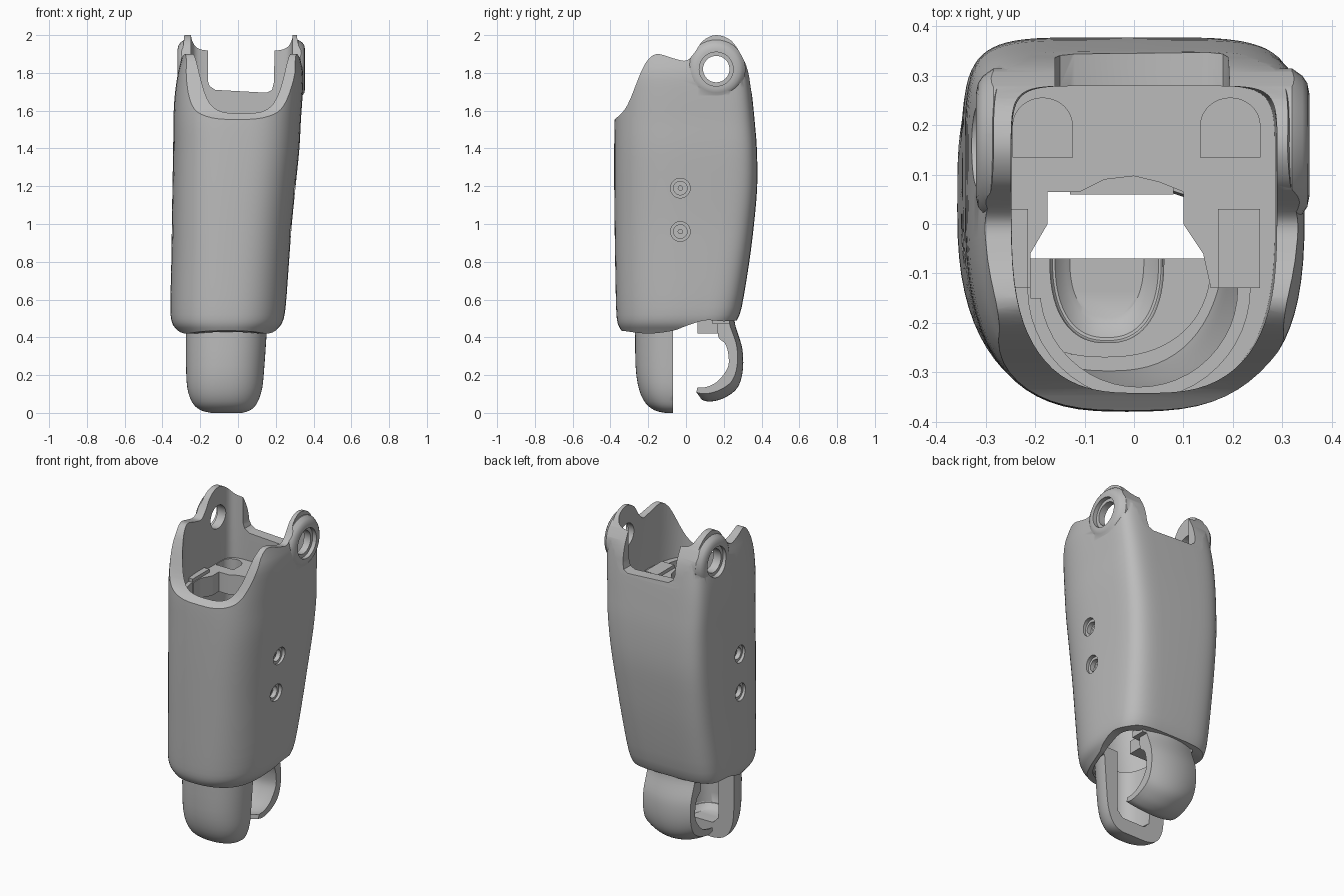
import bpy, bmesh, math
from mathutils import Vector

old = bpy.data.objects.get("Cube")
if old:
    bpy.data.objects.remove(old, do_unlink=True)

grey = bpy.data.materials.new("plain grey")
grey.use_nodes = True
grey.diffuse_color = (0.5, 0.5, 0.5, 1)
grey.node_tree.nodes["Principled BSDF"].inputs["Base Color"].default_value = (0.5, 0.5, 0.5, 1)


def rings_to_object(name, rings):
    """Skin a stack of equal rings and close both ends."""
    bm = bmesh.new()
    rows = [[bm.verts.new(p) for p in ring] for ring in rings]
    count = len(rows[0])
    for low, high in zip(rows, rows[1:]):
        for i in range(count):
            j = (i + 1) % count
            bm.faces.new((low[i], low[j], high[j], high[i]))
    bm.faces.new(rows[0][::-1])
    bm.faces.new(rows[-1])
    bmesh.ops.recalc_face_normals(bm, faces=bm.faces)
    mesh = bpy.data.meshes.new(name)
    bm.to_mesh(mesh)
    bm.free()
    mesh.materials.append(grey)
    obj = bpy.data.objects.new(name, mesh)
    bpy.context.collection.objects.link(obj)
    return obj


def spline(points, steps=5):
    """Smooth open curve through points of any dimension."""
    p = [Vector(q) for q in points]
    p = [p[0]] + p + [p[-1]]
    out = []
    for a, b, c, d in zip(p, p[1:], p[2:], p[3:]):
        for i in range(steps):
            t = i / steps
            out.append(0.5 * (2 * b + (c - a) * t + (2 * a - 5 * b + 4 * c - d) * t ** 2
                              + (3 * b - a - 3 * c + d) * t ** 3))
    return [tuple(q) for q in out + [p[-1]]]


def loft(name, table, front, back, split=.6, count=72):
    """Rows of z, x range, y range; corner powers run from bottom to top for each half."""
    rows = spline(table, 3)
    rings = []
    for z, xa, xb, ya, yb in rows:
        rise = (z - rows[0][0]) / (rows[-1][0] - rows[0][0])
        middle = ya + (yb - ya) * split
        ring = []
        for i in range(count):
            t = 2 * math.pi * i / count
            c, s = math.cos(t), math.sin(t)
            low, high = back if s > 0 else front
            n = low + (high - low) * rise
            u = math.copysign(abs(c) ** (2 / n), c)
            v = abs(s) ** (2 / n)
            ring.append(((xa + xb + (xb - xa) * u) / 2,
                         middle + v * ((yb if s > 0 else ya) - middle), z))
        rings.append(ring)
    return rings_to_object(name, rings)


def prism(name, points, axis, low, high):
    """Extrude a 2D outline along x, y or z."""
    place = {"x": lambda a, b, d: (d, a, b),
             "y": lambda a, b, d: (a, d, b),
             "z": lambda a, b, d: (a, b, d)}[axis]
    return rings_to_object(name, [[place(a, b, d) for a, b in points] for d in (low, high)])


def box(name, xa, xb, ya, yb, za, zb):
    return prism(name, [(xa, ya), (xb, ya), (xb, yb), (xa, yb)], "z", za, zb)


def turned(name, y, z, stations, count=40):
    """Round part along x; stations are (x, radius)."""
    angles = [2 * math.pi * i / count for i in range(count)]
    return rings_to_object(name, [[(x, y + r * math.cos(t), z + r * math.sin(t)) for t in angles]
                                  for x, r in stations])


def combine(obj, tool, operation="DIFFERENCE"):
    """Apply a boolean and discard the tool."""
    mod = obj.modifiers.new("combine", "BOOLEAN")
    mod.operation, mod.solver, mod.object = operation, "EXACT", tool
    bpy.context.view_layer.update()
    graph = bpy.context.evaluated_depsgraph_get()
    mesh = bpy.data.meshes.new_from_object(obj.evaluated_get(graph))
    obj.modifiers.clear()
    obj.data = mesh
    bpy.data.objects.remove(tool, do_unlink=True)


# Outer shell body
shell = loft("shell", [
    (.40, -.29, .17, -.32, .23), (.44, -.325, .205, -.345, .25),
    (.48, -.35, .235, -.363, .265), (.56, -.358, .252, -.37, .295),
    (.8, -.353, .27, -.375, .335), (1, -.35, .285, -.378, .36),
    (1.2, -.347, .305, -.38, .377), (1.4, -.343, .325, -.38, .375),
    (1.55, -.342, .333, -.378, .363), (1.68, -.335, .342, -.37, .35),
    (1.8, -.318, .345, -.36, .335), (1.9, -.295, .325, -.34, .322),
    (2.05, -.28, .305, -.33, .31)], (2.4, 3.2), (4, 7))

# Pivot bosses on both sides, blending into the walls
PIVOT_Y, PIVOT_Z = .16, 1.82
for root, tip, side in ((.27, .355, 1), (-.23, -.32, -1)):
    boss = turned("boss", PIVOT_Y, PIVOT_Z, [
        (root, .155), (tip - side * .035, .155), (tip - side * .014, .14),
        (tip - side * .004, .125), (tip, .105)])
    combine(shell, boss, "UNION")

# Hollow interior
cavity = loft("cavity", [
    (.35, -.27, .15, -.28, .2), (.5, -.29, .19, -.3, .225),
    (.8, -.29, .21, -.33, .27), (1.2, -.28, .25, -.34, .29),
    (1.5, -.25, .285, -.345, .28), (2.2, -.25, .29, -.32, .28)], (2.4, 3.2), (4, 10))
combine(shell, cavity)

# Side outline trims the upper and lower rims
top_rim = spline([(-.45, 1.5), (-.37, 1.56), (-.31, 1.63), (-.24, 1.8), (-.2, 1.87),
                  (-.15, 1.9), (-.06, 1.875), (0, 1.865), (.04, 1.9), (.09, 1.97),
                  (.16, 2), (.24, 1.97), (.3, 1.88), (.33, 1.8), (.36, 1.65), (.45, 1.5)])
low_rim = spline([(.45, .5), (.27, .49), (.2, .485), (.1, .49), (0, .46),
                  (-.07, .435), (-.2, .42), (-.34, .435), (-.45, .45)])
combine(shell, prism("outline", top_rim + low_rim, "x", -.6, .6), "INTERSECT")

# Rear notch
notch = [(-.16, 2.2), (-.16, 1.76), (-.15, 1.73), (-.12, 1.71),
         (.15, 1.695), (.18, 1.71), (.19, 1.75), (.2, 2.2)]
combine(shell, prism("notch", notch, "y", .2, .5))

# Pivot holes with stepped seats
combine(shell, turned("bore", PIVOT_Y, PIVOT_Z, [(-.5, .07), (.5, .07)]))
for start, end in ((.33, .5), (-.5, -.3)):
    combine(shell, turned("seat", PIVOT_Y, PIVOT_Z, [(start, .09), (end, .09)]))

# Recessed screws on both sides
SCREW_Y = -.03
for z, right, left in ((.96, .278, -.347), (1.19, .301, -.344)):
    for x, side in ((right, 1), (left, -1)):
        for radius, depth in ((.052, .018), (.036, .045)):
            combine(shell, turned("recess", SCREW_Y, z,
                                  [(x - side * depth, radius), (x + side * .1, radius)]))
        turned("screw_pin", SCREW_Y, z, [(x - side * .06, .014), (x - side * .035, .014)], 16)

# Inner tray with a central opening and a round front bay
tray = loft("inner_tray", [(1.42, -.27, .28, -.35, .295), (1.54, -.26, .295, -.355, .29)],
            (2.9, 2.9), (8, 8))
opening = [(-.21, -.15), (-.21, -.06), (-.175, 0), (-.175, .065), (-.11, .065), (-.06, .09),
           (0, .097), (.05, .085), (.1, .065), (.1, 0), (.14, -.06), (.16, -.15)]
combine(tray, prism("opening", opening, "z", 1.3, 1.6))
arc = [math.pi * (1 + i / 24) for i in range(25)]
for radius, bottom in ((.225, 1.46), (.2, 1.3)):
    bay = [(.01 + radius * math.cos(t), -.13 + radius * math.sin(t)) for t in arc]
    combine(tray, prism("bay", bay, "z", bottom, 1.6))
for x in (-.185, .195):
    well = [(x - .06 * math.cos(t), .2 - .055 * math.sin(t)) for t in arc]
    combine(tray, prism("well", well + [(x - .06, .135), (x + .06, .135)], "z", 1.46, 1.6))

# Mounting posts on the tray
for name, xa, xb in (("left_post", .17, .255), ("right_post", -.25, -.215)):
    box(name, xa, xb, -.13, .03, 1.42, 1.56)

# Lower half cup with its floor flange
cup = loft("lower_cup", [
    (0, -.14, .02, -.11, -.03), (.008, -.18, .05, -.15, .01), (.025, -.215, .08, -.185, .045),
    (.06, -.245, .105, -.22, .08), (.13, -.268, .128, -.25, .11),
    (.25, -.275, .14, -.267, .127), (.5, -.275, .157, -.27, .13)], (2.3, 2.3), (2.3, 2.3), .5)
flange = loft("cup_flange", [(.45, -.29, .175, -.305, .17), (.48, -.3, .185, -.31, .17)],
              (2.4, 2.4), (4, 4))
for part in (cup, flange):
    combine(part, box("rear_half", -.6, .6, -.07, .6, -.2, .8))
    combine(part, loft("pocket", [(.09, -.13, .02, -.19, .05), (.12, -.16, .05, -.23, .09),
                                  (.18, -.17, .06, -.24, .1), (.7, -.17, .06, -.24, .1)],
                       (2.4, 2.4), (2.4, 2.4), .5))

# Rear hook strap, bowed across its width
hook_outer = spline([(.255, .52), (.262, .46), (.298, .34), (.3, .22), (.27, .13),
                     (.2, .078), (.13, .06), (.085, .068)])
hook_inner = spline([(.09, .095), (.14, .1), (.2, .135), (.25, .21), (.255, .28),
                     (.238, .35), (.2, .395), (.2, .52)])
hook_rings = []
for i in range(-5, 6):
    bow = (i / 5) ** 2
    hook_rings.append([(-.06 + .032 * i, y - .03 * bow, z + .09 * bow * (.52 - z))
                       for y, z in hook_outer + hook_inner])
rings_to_object("rear_hook", hook_rings)
box("hook_base", -.13, .08, .06, .21, .42, .5)
box("rear_floor", -.23, .13, .14, .23, .47, .51)

# Shading
for obj in list(bpy.context.collection.objects):
    if obj.type == "MESH" and grey.name in obj.data.materials:
        obj.data.materials.clear()
        obj.data.materials.append(grey)
        for face in obj.data.polygons:
            face.material_index = 0
        bpy.ops.object.select_all(action="DESELECT")
        obj.select_set(True)
        bpy.context.view_layer.objects.active = obj
        bpy.ops.object.shade_smooth_by_angle(angle=math.radians(32))
